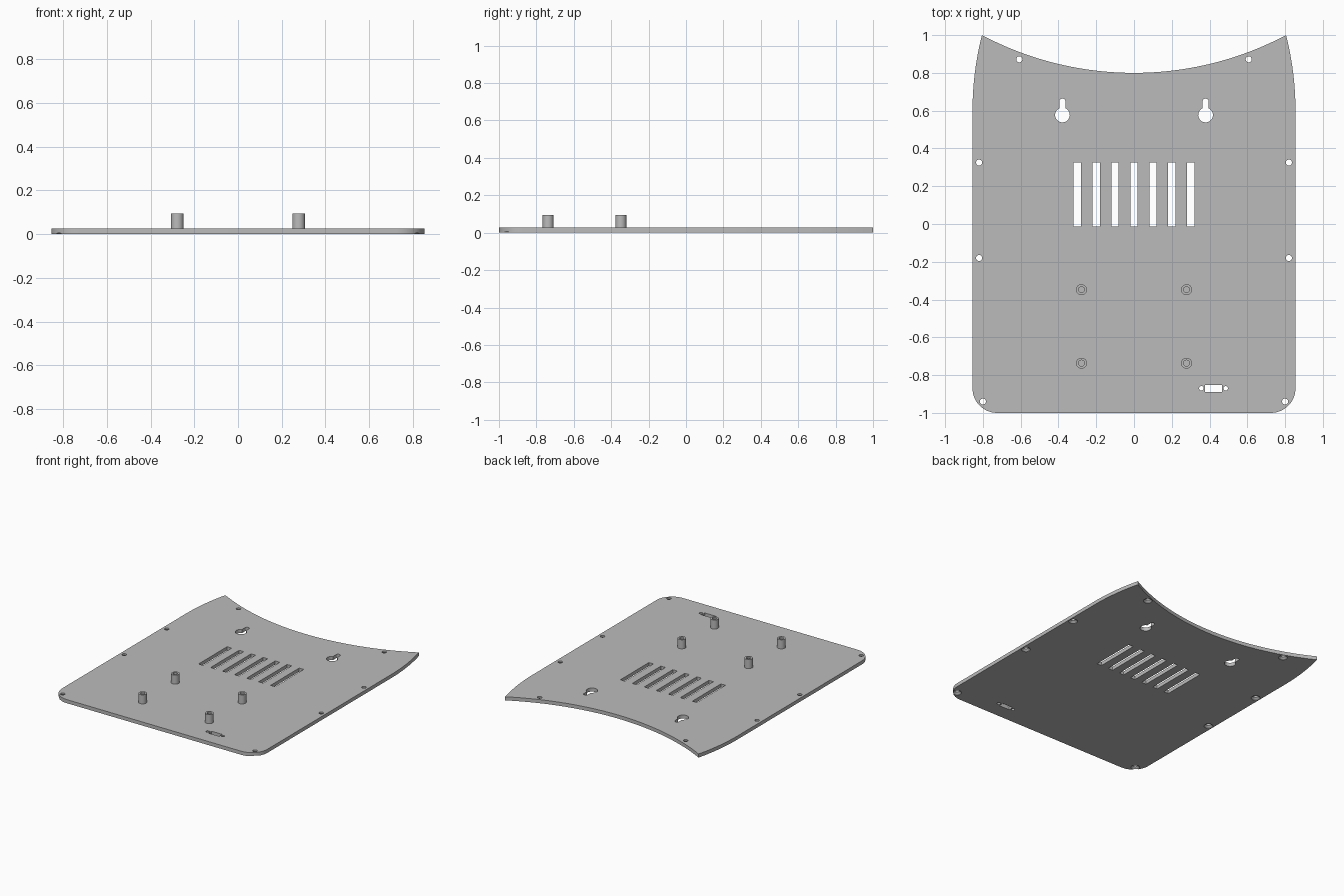
import bpy, bmesh
from math import sin, cos, pi, asin, radians

cube = bpy.data.objects.get("Cube")
if cube:
    bpy.data.objects.remove(cube, do_unlink=True)

THICK = 0.027
grey = bpy.data.materials.new("panel grey")
grey.use_nodes = True
grey.diffuse_color = (0.5, 0.5, 0.5, 1)
grey.node_tree.nodes["Principled BSDF"].inputs["Base Color"].default_value = grey.diffuse_color


def arc(cx, cy, r, a0, a1, n):
    """Points along an arc, angles in radians."""
    return [(cx + r * cos(a0 + (a1 - a0) * i / n), cy + r * sin(a0 + (a1 - a0) * i / n))
            for i in range(n + 1)]


def circle(cx, cy, r, n=32):
    return arc(cx, cy, r, 0, 2 * pi, n)[:-1]


def rect(cx, cy, w, h):
    return [(cx + sx * w / 2, cy + sy * h / 2) for sx, sy in ((-1, -1), (1, -1), (1, 1), (-1, 1))]


def stack(bm, rings, closed=False):
    """Bridge (outline, z) rings; cap the ends, or join them into a tube."""
    loops = [[bm.verts.new((x, y, z)) for x, y in pts] for pts, z in rings]
    pairs = list(zip(loops, loops[1:]))
    if closed:
        pairs.append((loops[-1], loops[0]))
    else:
        bm.faces.new(loops[0])
        bm.faces.new(loops[-1])
    for a, b in pairs:
        for i in range(len(a)):
            j = (i + 1) % len(a)
            bm.faces.new((a[i], a[j], b[j], b[i]))


def make_object(name, bm):
    bmesh.ops.recalc_face_normals(bm, faces=bm.faces)
    mesh = bpy.data.meshes.new(name)
    bm.to_mesh(mesh)
    bm.free()
    mesh.materials.append(grey)
    ob = bpy.data.objects.new(name, mesh)
    bpy.context.collection.objects.link(ob)
    return ob


def smooth(ob):
    bpy.ops.object.select_all(action='DESELECT')
    ob.select_set(True)
    bpy.context.view_layer.objects.active = ob
    bpy.ops.object.shade_smooth_by_angle(angle=radians(30))


# Panel outline: rounded front corner, bowed side, concave rear edge
side_r, rear_r = 1.625, 1.72
half = arc(0.725, -0.87, 0.13, -pi / 2, 0, 12)
half += arc(0.855 - side_r, 0.6, side_r, 0, asin(0.4 / side_r), 12)
sweep = asin(0.805 / rear_r)
rear = arc(0, 0.8 + rear_r, rear_r, -pi / 2 + sweep, -pi / 2 - sweep, 40)[1:-1]
outline = half + rear + [(-x, y) for x, y in reversed(half)]
bm = bmesh.new()
stack(bm, [(outline, 0), (outline, THICK)])
panel = make_object("back_panel", bm)

# All openings in one cutter
bm = bmesh.new()


def through(pts):
    stack(bm, [(pts, -0.05), (pts, 0.08)])


# Ventilation slots
for i in range(-3, 4):
    through(rect(i * 0.1, 0.156, 0.038, 0.34))

# Keyhole hangers
for s in (-1, 1):
    cx, cy, w, r = s * 0.379, 0.577, 0.016, 0.039
    gap = asin(w / r)
    through(arc(cx, cy, r, pi / 2 + gap, 5 * pi / 2 - gap, 32)
            + arc(cx, 0.648, w, 0, pi, 12))

# Countersunk screw holes, wider at the underside
for s in (-1, 1):
    for x, y in ((0.607, 0.872), (0.82, 0.325), (0.82, -0.18), (0.8, -0.94)):
        stack(bm, [(circle(s * x, y, r), z) for r, z in
                   ((0.031, -0.02), (0.031, 0.002), (0.016, 0.015), (0.016, 0.08))])

# Connector port with its two fixing holes
through(rect(0.421, -0.87, 0.09, 0.037))
for x in (0.357, 0.485):
    through(circle(x, -0.87, 0.012, 24))

cutter = make_object("panel_cutter", bm)
cutter.hide_render = True
mod = panel.modifiers.new("openings", 'BOOLEAN')
mod.operation = 'DIFFERENCE'
mod.solver = 'EXACT'
mod.object = cutter
bpy.ops.object.select_all(action='DESELECT')
panel.select_set(True)
bpy.context.view_layer.objects.active = panel
bpy.ops.object.modifier_apply(modifier=mod.name)
bpy.data.objects.remove(cutter, do_unlink=True)
smooth(panel)

# Hollow board standoffs
for x, side in ((0.278, "left"), (-0.278, "right")):
    for y, end in ((-0.737, "front"), (-0.348, "rear")):
        bm = bmesh.new()
        stack(bm, [(circle(x, y, r), z) for r, z in
                   ((0.029, 0.02), (0.029, 0.095), (0.016, 0.095), (0.016, 0.02))], closed=True)
        smooth(make_object(f"standoff_{end}_{side}", bm))
